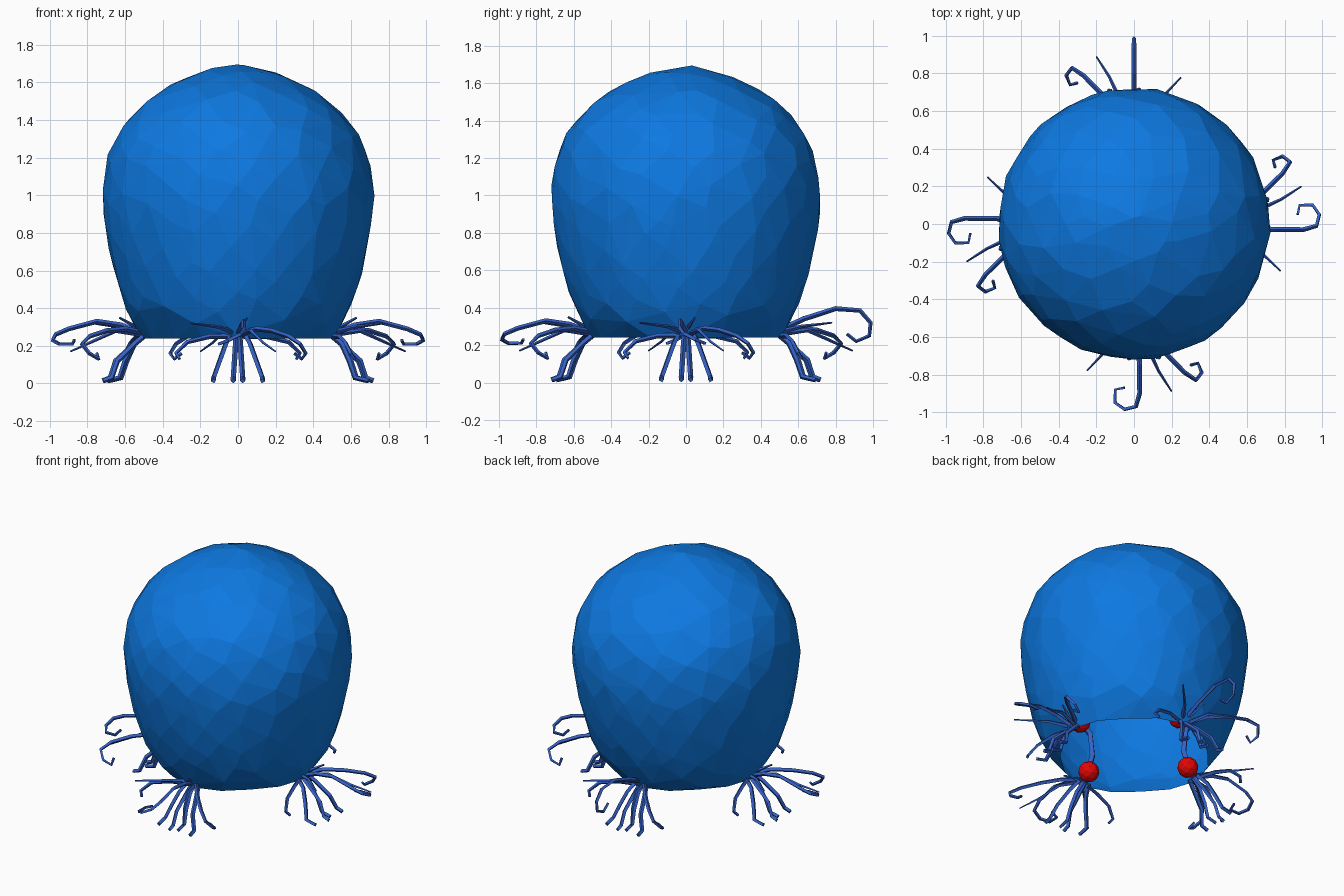
import bpy, bmesh, math, random
from mathutils import Vector

random.seed(4)
if "Cube" in bpy.data.objects:
    bpy.data.objects.remove(bpy.data.objects["Cube"], do_unlink=True)


def material(name, rgb):
    m = bpy.data.materials.new(name)
    m.use_nodes = True
    m.diffuse_color = (*rgb, 1)
    m.node_tree.nodes["Principled BSDF"].inputs["Base Color"].default_value = (*rgb, 1)
    return m


BODY = material("bright_blue", (0.004, 0.19, 0.75))
LIMB = material("slate_blue", (0.035, 0.12, 0.56))
RED = material("red", (0.75, 0.002, 0.002))


def add_mesh(name, bm, mat):
    mesh = bpy.data.meshes.new(name)
    bm.to_mesh(mesh)
    bm.free()
    mesh.materials.append(mat)
    bpy.context.collection.objects.link(bpy.data.objects.new(name, mesh))


# Dome: irregular facets wrapped around a rounded profile, open underneath
PROFILE = [(.24, .5), (.3, .55), (.4, .6), (.6, .665), (.8, .705), (1, .727),
           (1.2, .7), (1.35, .635), (1.5, .5), (1.6, .34), (1.68, .13), (1.7, 0)]
FLOOR = PROFILE[0][0]
TOP = PROFILE[-1][0]


def radius_at(z):
    for (z0, r0), (z1, r1) in zip(PROFILE, PROFILE[1:]):
        if z <= z1:
            return r0 + (r1 - r0) * (z - z0) / (z1 - z0)
    return 0


def build_dome():
    bm = bmesh.new()
    rim = 16
    for i in range(rim):
        a = math.tau * i / rim
        r = .49 + .025 * math.cos(4 * a)
        bm.verts.new((r * math.cos(a), r * math.sin(a), FLOOR))
    count = 240
    golden = math.pi * (3 - math.sqrt(5))
    for i in range(count):
        t = (i + .5) / count
        z = FLOOR + .05 + (TOP - FLOOR - .055) * t
        z = min(TOP - .005, z + random.uniform(-.03, .03))
        a = golden * i + random.uniform(-.07, .07)
        r = radius_at(z)
        bm.verts.new((r * math.cos(a), r * math.sin(a), z))
    bmesh.ops.convex_hull(bm, input=bm.verts[:])
    loose = [v for v in bm.verts if not v.link_faces]
    bmesh.ops.delete(bm, geom=loose, context="VERTS")
    under = [f for f in bm.faces if max(v.co.z for v in f.verts) < FLOOR + .005]
    bmesh.ops.delete(bm, geom=under, context="FACES")
    add_mesh("dome_body", bm, BODY)


# Limb paths are written as (outward, sideways, up)
LONG_CURL = [(.5, 0, .26), (.62, .02, .31), (.75, .03, .33), (.9, .03, .29),
             (.97, .01, .26), (.985, -.05, .23), (.95, -.1, .21),
             (.88, -.1, .21), (.87, -.05, .23)]
REAR_LOOP = [(.5, 0, .28), (.63, 0, .34), (.8, 0, .395), (.93, 0, .385),
             (.987, 0, .32), (.98, 0, .25), (.91, 0, .22), (.86, 0, .26)]
SIDE_CURL = [(.5, .03, .27), (.6, .1, .29), (.7, .18, .28), (.79, .27, .25),
             (.83, .33, .21), (.79, .36, .16), (.74, .34, .13), (.75, .3, .16)]
SIDE_SPIKE = [(.5, .02, .26), (.65, .07, .28), (.78, .13, .22), (.89, .2, .17)]
RAISED_SPIKE = [(.5, -.02, .27), (.62, -.1, .3), (.78, -.25, .32)]
LOW_HOOK = [(.5, -.03, .25), (.54, -.15, .25), (.57, -.27, .22),
            (.6, -.33, .16), (.62, -.31, .13)]
SHORT_FEELER = [(.47, 0, .26), (.56, .02, .31), (.63, .05, .35)]
INNER_LIMB = [(.46, 0, .3), (.41, 0, .42), (.43, 0, .58), (.54, 0, .74), (.6, 0, .82)]


def leg_path(side, reach):
    return [(.49, side * .3, .26), (.55, side * .5, .21),
            (.57 + reach, side * .75, .12), (.6 + reach, side, .03),
            (.68 + reach / 2, side, .014)]


def tube(name, path, angle, thick=.015, flip=1, tip=.6):
    out = Vector((math.cos(angle), math.sin(angle), 0))
    side = Vector((-out.y, out.x, 0)) * flip
    up = Vector((0, 0, 1))
    curve = bpy.data.curves.new(name, "CURVE")
    curve.dimensions = "3D"
    curve.bevel_depth = thick
    curve.bevel_resolution = 0
    curve.use_fill_caps = True
    spline = curve.splines.new("POLY")
    spline.points.add(len(path) - 1)
    for i, (point, (r, s, z)) in enumerate(zip(spline.points, path)):
        point.co = (out * r + side * s + up * z).to_4d()
        point.radius = 1 + (tip - 1) * i / (len(path) - 1)
    temp = bpy.data.objects.new(name + "_path", curve)
    bpy.context.collection.objects.link(temp)
    graph = bpy.context.evaluated_depsgraph_get()
    mesh = bpy.data.meshes.new_from_object(temp.evaluated_get(graph))
    bpy.data.objects.remove(temp, do_unlink=True)
    mesh.materials.clear()
    mesh.materials.append(LIMB)
    mesh.shade_flat()
    bpy.context.collection.objects.link(bpy.data.objects.new(name, mesh))


# Red joint tucked just inside the rim
def build_joint(name, angle):
    bm = bmesh.new()
    bmesh.ops.create_icosphere(bm, subdivisions=2, radius=.068)
    centre = Vector((.445 * math.cos(angle), .445 * math.sin(angle), .315))
    bmesh.ops.translate(bm, verts=bm.verts, vec=centre)
    add_mesh(name, bm, RED)


build_dome()

# Four clusters of limbs around the rim
for quarter, label in enumerate(("left", "back", "right", "front")):
    angle = quarter * math.pi / 2
    build_joint(label + "_joint", angle)
    tube(label + "_inner_limb", INNER_LIMB, angle, .022, tip=.8)
    if label == "back":
        tube("back_loop", REAR_LOOP, angle)
    else:
        tube(label + "_long_curl", LONG_CURL, angle, flip=1 if label == "front" else -1)
    tube(label + "_side_curl", SIDE_CURL, angle)
    tube(label + "_side_spike", SIDE_SPIKE, angle, tip=.3)
    tube(label + "_raised_spike", RAISED_SPIKE, angle, tip=.3)
    tube(label + "_low_hook", LOW_HOOK, angle)
    tube(label + "_feeler", SHORT_FEELER, angle, tip=.4)
    for i, (side, reach) in enumerate(((-.13, .02), (-.025, .08), (.025, .03), (.13, .07))):
        tube(f"{label}_leg_{i + 1}", leg_path(side, reach), angle, tip=.9)
